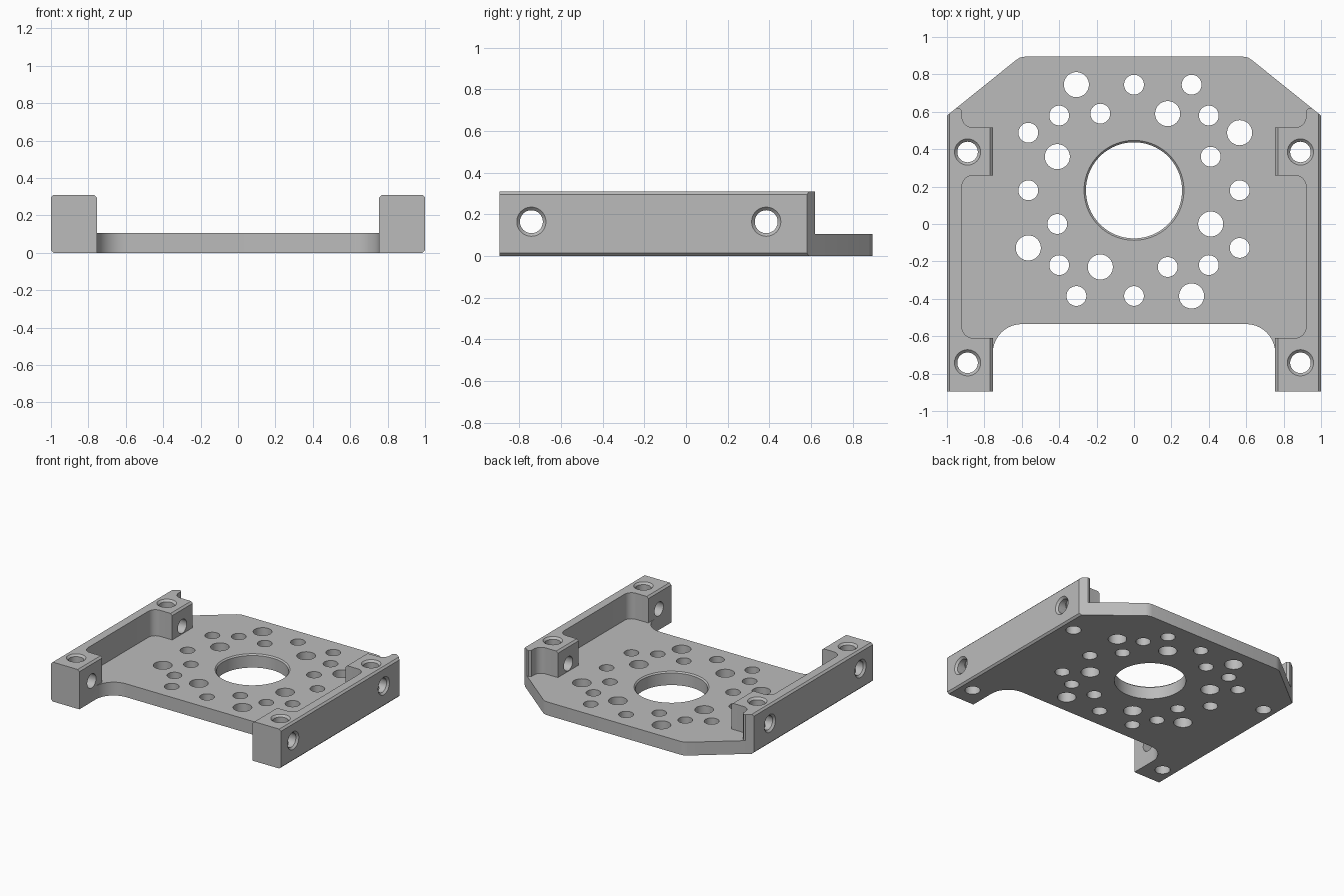
import bpy
import bmesh
from math import cos, sin, pi, radians
from mathutils import Matrix, Vector

cube = bpy.data.objects.get("Cube")
if cube:
    bpy.data.objects.remove(cube, do_unlink=True)

grey = bpy.data.materials.new("machined grey")
grey.use_nodes = True
colour = (0.5, 0.5, 0.5, 1)
grey.diffuse_color = colour
grey.node_tree.nodes["Principled BSDF"].inputs["Base Color"].default_value = colour

PLATE_TOP, RAIL_TOP = 0.105, 0.31
INNER, SIDE_Z = 0.755, 0.165
HUB = Vector((0, 0.18, 0))


def arc(cx, cy, r, start, end, steps=10):
    angles = [radians(start + (end - start) * i / steps) for i in range(steps + 1)]
    return [(cx + r * cos(a), cy + r * sin(a)) for a in angles]


def finish(bm, name):
    bmesh.ops.recalc_face_normals(bm, faces=bm.faces[:])
    mesh = bpy.data.meshes.new(name)
    bm.to_mesh(mesh)
    bm.free()
    mesh.materials.append(grey)
    obj = bpy.data.objects.new(name, mesh)
    bpy.context.collection.objects.link(obj)
    return obj


def extrude(outline, height):
    bm = bmesh.new()
    face = bm.faces.new([bm.verts.new((x, y, 0)) for x, y in outline])
    top = bmesh.ops.extrude_face_region(bm, geom=[face])["geom"]
    bmesh.ops.translate(bm, vec=(0, 0, height),
                        verts=[v for v in top if isinstance(v, bmesh.types.BMVert)])
    return bm


def lathe(bm, profile, matrix, sides=48):
    """Closed solid of revolution from (radius, height) pairs."""
    rings = [[bm.verts.new(matrix @ Vector((r * cos(2 * pi * i / sides),
                                           r * sin(2 * pi * i / sides), h)))
              for i in range(sides)] for r, h in profile]
    for a, b in zip(rings, rings[1:]):
        for i in range(sides):
            j = (i + 1) % sides
            bm.faces.new((a[i], a[j], b[j], b[i]))
    bm.faces.new(rings[0][::-1])
    bm.faces.new(rings[-1])


def combine(target, tool, operation):
    mod = target.modifiers.new(operation.title(), "BOOLEAN")
    mod.operation, mod.solver, mod.object = operation, "EXACT", tool
    bpy.context.view_layer.objects.active = target
    bpy.ops.object.modifier_apply(modifier=mod.name)
    bpy.data.objects.remove(tool, do_unlink=True)


# Base plate: chamfered back corners and filleted front recess
half = [(0.58, 0.895), (0.61, 0.89), (0.63, 0.877), (0.96, 0.612),
        (0.96, -0.8), (0.8, -0.8), (0.8, -0.69)]
half += arc(0.6, -0.69, 0.155, 0, 90)
outline = half + [(-x, y) for x, y in reversed(half)]
bracket = finish(extrude(outline, PLATE_TOP), "mounting_bracket")

# Side rails: thin wall between two thick blocks, long edges chamfered
rail = [(1, 0.58), (1, -0.895), (INNER, -0.895), (INNER, -0.61)]
rail += arc(0.86, -0.55, 0.06, -90, 0)
rail += arc(0.86, 0.2, 0.06, 0, 90)
rail += [(INNER, 0.26), (INNER, 0.515)]
rail += arc(0.86, 0.575, 0.06, -90, 0)
rail += [(0.92, 0.605), (0.935, 0.62), (0.95, 0.62)]
for side, name in ((1, "left_rail"), (-1, "right_rail")):
    bm = extrude([(side * x, y) for x, y in rail], RAIL_TOP)
    edges = []
    for e in bm.edges:
        a, b = (v.co for v in e.verts)
        level = abs(a.z - b.z) < 0.001
        outer = min(abs(a.x), abs(b.x)) > 0.999
        inner = max(abs(a.x), abs(b.x)) < INNER + 0.001 and a.z > 0.2
        if level and (outer or inner):
            edges.append(e)
    bmesh.ops.recalc_face_normals(bm, faces=bm.faces[:])
    bmesh.ops.bevel(bm, geom=edges, offset=0.014, segments=1, affect="EDGES")
    combine(bracket, finish(bm, name), "UNION")

# Central bore and the four-fold pattern of small and large plate holes
bm = bmesh.new()
lathe(bm, [(0.257, -0.1), (0.257, PLATE_TOP - 0.01), (0.267, PLATE_TOP),
           (0.267, 0.2)], Matrix.Translation(HUB), 96)
SMALL, LARGE = 0.053, 0.067
pattern = [(0.308, 0.565, SMALL), (-0.308, 0.565, LARGE), (0, 0.565, SMALL),
           (0.4, 0.4, SMALL), (0.18, 0.41, LARGE), (-0.18, 0.41, SMALL)]
for quarter in range(4):
    turn = Matrix.Rotation(quarter * pi / 2, 4, "Z")
    for x, y, r in pattern:
        centre = HUB + turn @ Vector((x, y, 0))
        lathe(bm, [(r, -0.1), (r, 0.2)], Matrix.Translation(centre))
# Vertical screw holes through the rail blocks
spots = [(side, y) for side in (1, -1) for y in (0.385, -0.742)]
for side, y in spots:
    lathe(bm, [(0.055, -0.1), (0.055, RAIL_TOP - 0.015), (0.07, RAIL_TOP), (0.07, 0.4)],
          Matrix.Translation((side * 0.89, y, 0)))
combine(bracket, finish(bm, "vertical_holes"), "DIFFERENCE")

# Sideways screw holes through the rail blocks
bm = bmesh.new()
for side, y in spots:
    lathe(bm, [(0.055, 0.7), (0.055, 0.985), (0.07, 1), (0.07, 1.1)],
          Matrix.Translation((0, y, SIDE_Z)) @ Matrix.Rotation(side * pi / 2, 4, "Y"))
combine(bracket, finish(bm, "side_holes"), "DIFFERENCE")

# Smooth bores and fillets, crisp edges
bpy.ops.object.select_all(action="DESELECT")
bracket.select_set(True)
bpy.context.view_layer.objects.active = bracket
bpy.ops.object.shade_smooth_by_angle(angle=radians(25))
